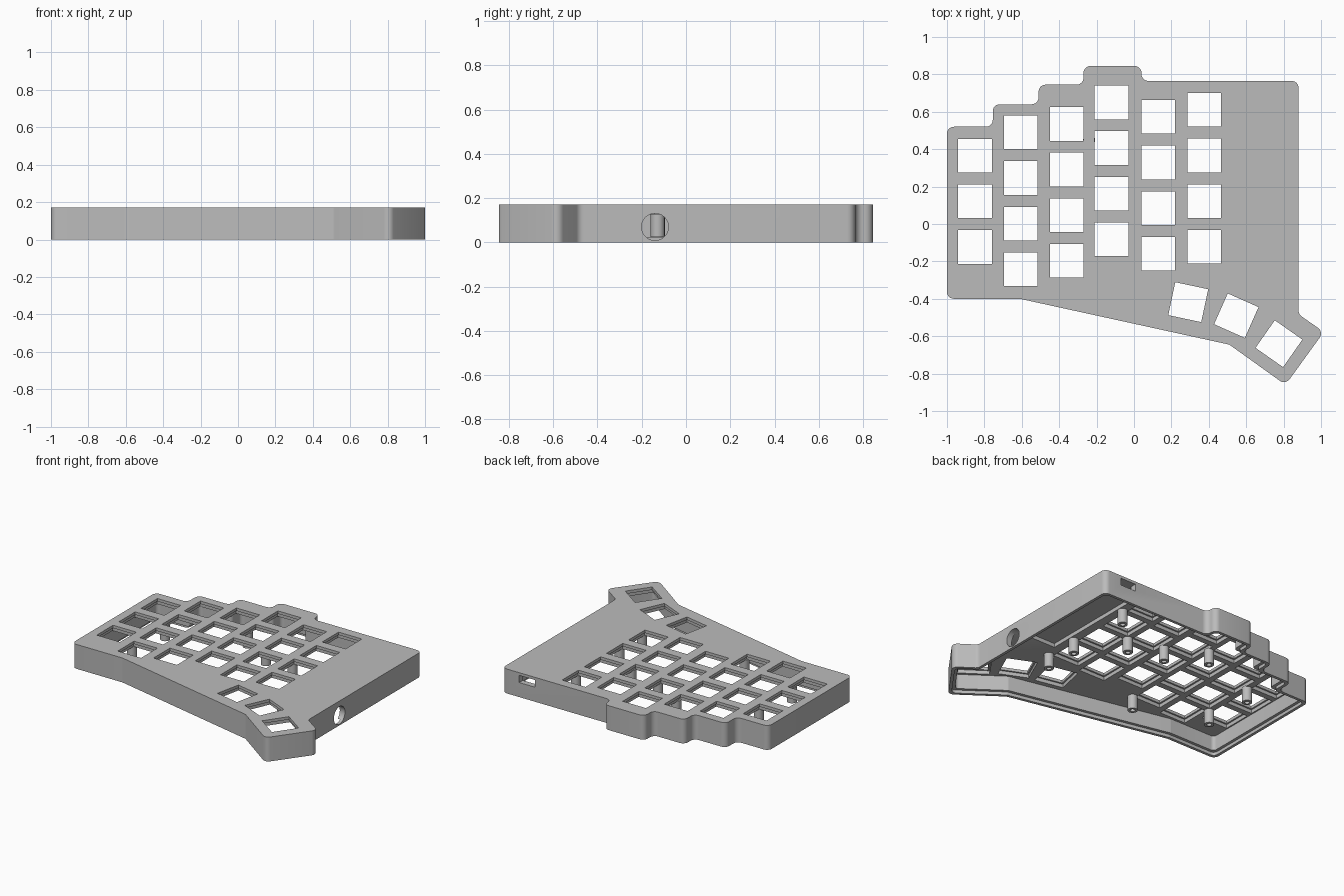
import bpy, bmesh, math
from mathutils import Vector, Matrix

if "Cube" in bpy.data.objects:
    bpy.data.objects.remove(bpy.data.objects["Cube"])

HEIGHT, UNDERSIDE = 0.17, 0.125
WALL, LIP = 0.04, 0.02
PITCH, KEY = 0.244, 0.18

grey = bpy.data.materials.new("case grey")
grey.use_nodes = True
grey.diffuse_color = (0.5, 0.5, 0.5, 1)
grey.node_tree.nodes["Principled BSDF"].inputs["Base Color"].default_value = (0.5, 0.5, 0.5, 1)


def make_object(name, bm):
    bmesh.ops.recalc_face_normals(bm, faces=bm.faces[:])
    mesh = bpy.data.meshes.new(name)
    bm.to_mesh(mesh)
    bm.free()
    mesh.materials.append(grey)
    obj = bpy.data.objects.new(name, mesh)
    bpy.context.collection.objects.link(obj)
    return obj


def offset(points, distance):
    """Move every edge of a counter-clockwise outline inwards."""
    result = []
    for i, p in enumerate(points):
        a = (p - points[i - 1]).normalized()
        b = (points[(i + 1) % len(points)] - p).normalized()
        na, nb = Vector((-a.y, a.x)), Vector((-b.y, b.x))
        result.append(p + (na + nb) * distance / (1 + na.dot(nb)))
    return result


def fillet(points, radius, steps=6):
    """Round every corner of an outline with a circular arc."""
    result = []
    for i, p in enumerate(points):
        a = (points[i - 1] - p).normalized()
        b = (points[(i + 1) % len(points)] - p).normalized()
        half = a.angle(b) / 2
        centre = p + (a + b).normalized() * radius / math.sin(half)
        start = p + a * radius / math.tan(half) - centre
        end = p + b * radius / math.tan(half) - centre
        sweep = start.angle_signed(end)
        for k in range(steps + 1):
            result.append(centre + Matrix.Rotation(-sweep * k / steps, 2) @ start)
    return result


def prism(name, points, z0, z1):
    bm = bmesh.new()
    face = bm.faces.new([bm.verts.new((p.x, p.y, z0)) for p in points])
    top = bmesh.ops.extrude_face_region(bm, geom=[face])["geom"]
    bmesh.ops.translate(bm, vec=(0, 0, z1 - z0),
                        verts=[v for v in top if isinstance(v, bmesh.types.BMVert)])
    return make_object(name, bm)


def add_box(bm, centre, size, turn=0):
    matrix = (Matrix.Translation(centre) @ Matrix.Rotation(math.radians(turn), 4, "Z")
              @ Matrix.Diagonal((*size, 1)))
    bmesh.ops.create_cube(bm, size=1, matrix=matrix)


def cut(target, cutter):
    cutter.hide_render = True
    mod = target.modifiers.new("cut", "BOOLEAN")
    mod.operation, mod.solver, mod.object = "DIFFERENCE", "EXACT", cutter
    bpy.context.view_layer.objects.active = target
    bpy.ops.object.modifier_apply(modifier=mod.name)
    bpy.data.objects.remove(cutter)


# Case outline: stepped back edge, slanted front and turned thumb corner
outline = [Vector(p) for p in (
    (-1, -.4), (-.61, -.4), (.51, -.645), (.81, -.86), (1.015, -.577), (.88, -.483),
    (.88, .765), (.04, .765), (.04, .845), (-.27, .845), (-.27, .745), (-.51, .745),
    (-.51, .64), (-.755, .64), (-.755, .52), (-1, .52))]
case = prism("case", fillet(outline, 0.037), 0, HEIGHT)

# Hollow inside and the ledge for a bottom plate
cut(case, prism("cavity", fillet(offset(outline, WALL), 0.025), -0.05, UNDERSIDE))
cut(case, prism("ledge", fillet(offset(outline, LIP), 0.03), -0.06, 0.022))

# Key positions: six staggered columns and three turned thumb keys
keys = []
columns = ((-.85, .365, 3), (-.605, .49, 4), (-.36, .535, 4),
           (-.12, .65, 4), (.13, .573, 4), (.375, .61, 4))
for x, top, count in columns:
    keys += [(x, top - PITCH * row, 0) for row in range(count)]
keys += [(.29, -.418, -12), (.547, -.49, -24), (.775, -.64, -35)]

# Key openings with wider clip pockets below
for size, z0, z1 in ((KEY + 0.022, 0.1, 0.15), (KEY, 0.1, 0.2)):
    bm = bmesh.new()
    for x, y, turn in keys:
        add_box(bm, (x, y, (z0 + z1) / 2), (size, size, z1 - z0), turn)
    cut(case, make_object("key_cutter", bm))

# Controller recess, back plug slot and round side socket
bm = bmesh.new()
add_box(bm, (.687, .29, .126), (.296, .86, .052))
cut(case, make_object("controller_recess", bm))
bm = bmesh.new()
add_box(bm, (.69, .76, .126), (.12, .12, .05))
cut(case, make_object("plug_slot", bm))
bm = bmesh.new()
bmesh.ops.create_cone(bm, cap_ends=True, segments=32, radius1=.061, radius2=.061, depth=.1,
                      matrix=Matrix.Translation((.87, -.14, .07)) @ Matrix.Rotation(math.pi / 2, 4, "Y"))
cut(case, make_object("side_socket", bm))

# Hollow screw posts under the plate
bm = bmesh.new()
posts = ((.505, .49), (.505, .01), (.505, -.235), (.253, .24), (.005, .3),
         (-.24, .45), (-.73, .24), (-.727, -.128), (-.24, -.3))
for x, y in posts:
    rings = []
    for radius, z in ((.032, .13), (.032, .025), (.016, .025), (.016, .11)):
        rings.append(bmesh.ops.create_circle(
            bm, segments=20, radius=radius, matrix=Matrix.Translation((x, y, z)))["verts"])
    for lower, upper in zip(rings, rings[1:]):
        for i in range(20):
            j = (i + 1) % 20
            bm.faces.new((lower[i], lower[j], upper[j], upper[i]))
    bm.faces.new(rings[0])
    bm.faces.new(rings[-1])
screw_posts = make_object("screw_posts", bm)

# Smooth rounded corners, keep sharp edges
for obj in (case, screw_posts):
    bpy.ops.object.select_all(action="DESELECT")
    obj.select_set(True)
    bpy.context.view_layer.objects.active = obj
    bpy.ops.object.shade_smooth_by_angle(angle=math.radians(30))
